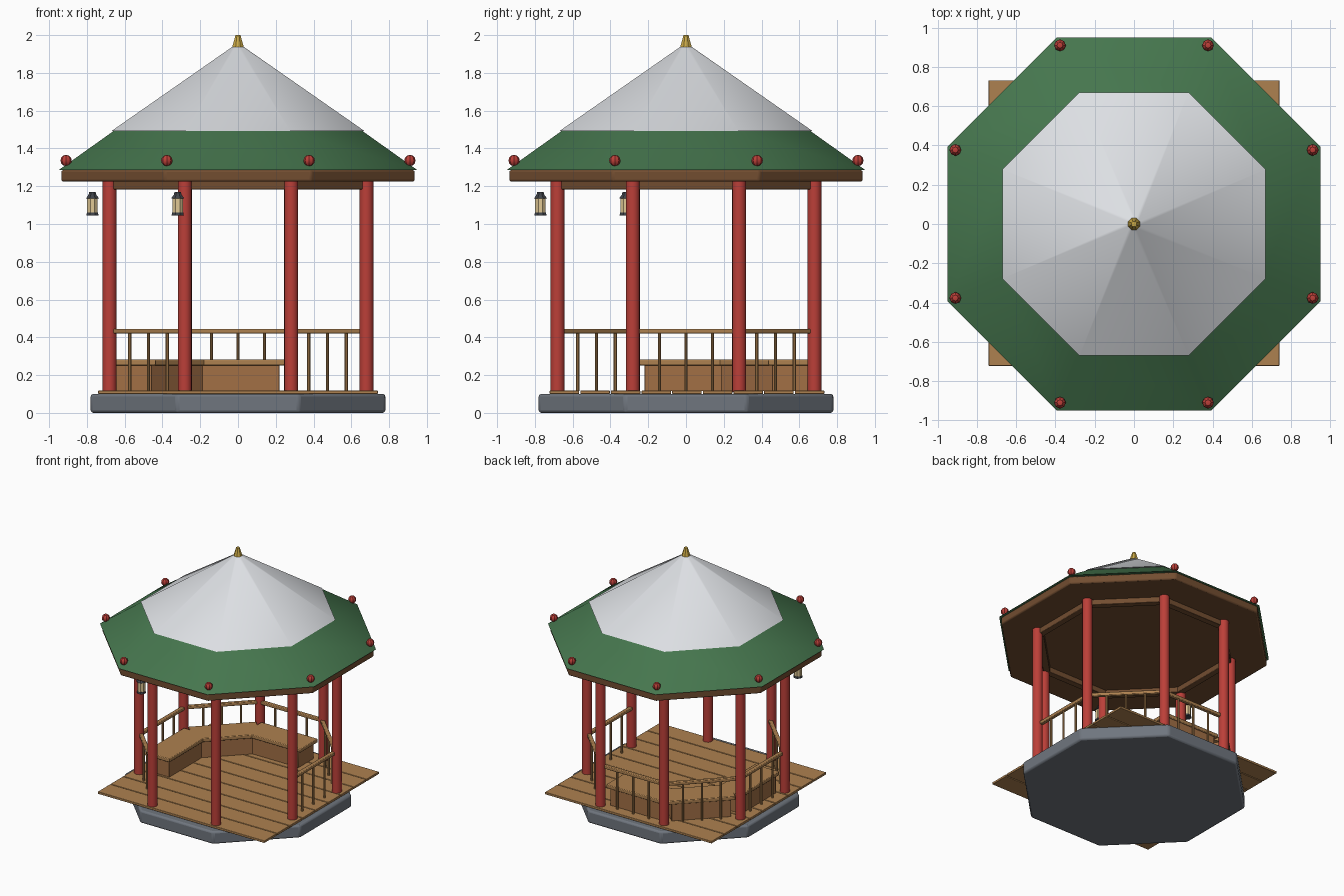
import bpy, bmesh, math
from mathutils import Matrix, Vector

if "Cube" in bpy.data.objects:
    bpy.data.objects.remove(bpy.data.objects["Cube"])

C8 = math.cos(math.pi / 8)
T8 = math.tan(math.pi / 8)


def mat(name, r, g, b):
    m = bpy.data.materials.new(name)
    m.diffuse_color = (r, g, b, 1)
    m.use_nodes = True
    m.node_tree.nodes["Principled BSDF"].inputs["Base Color"].default_value = m.diffuse_color
    return m


RED = mat("red paint", 0.50, 0.05, 0.04)
WOOD = mat("light wood", 0.42, 0.22, 0.08)
BENCH = mat("bench wood", 0.36, 0.16, 0.06)
BROWN = mat("dark wood", 0.17, 0.075, 0.03)
GREEN = mat("green tile", 0.06, 0.18, 0.075)
WHITE = mat("pale roof", 0.72, 0.74, 0.77)
STONE = mat("stone", 0.16, 0.18, 0.21)
GOLD = mat("gold", 0.60, 0.40, 0.06)
IRON = mat("iron", 0.05, 0.055, 0.065)
GLOW = mat("lantern glass", 0.75, 0.58, 0.30)


def finish(bm, name, material, bevel=0):
    me = bpy.data.meshes.new(name)
    bm.to_mesh(me)
    bm.free()
    ob = bpy.data.objects.new(name, me)
    bpy.context.collection.objects.link(ob)
    me.materials.append(material)
    if bevel:
        b = ob.modifiers.new("bevel", "BEVEL")
        b.width, b.segments, b.limit_method = bevel, 2, "ANGLE"
    return ob


def cone(name, material, z0, z1, r0, r1, x=0, y=0, sides=8, turn=math.pi / 8, bevel=0):
    bm = bmesh.new()
    bmesh.ops.create_cone(bm, cap_ends=True, segments=sides, radius1=r0, radius2=r1, depth=z1 - z0,
                          matrix=Matrix.Translation((x, y, (z0 + z1) / 2)) @ Matrix.Rotation(turn, 4, "Z"))
    return finish(bm, name, material, bevel)


def octagon(name, material, z0, z1, a0, a1, bevel=0):
    """Octagonal frustum given by its apothems."""
    return cone(name, material, z0, z1, a0 / C8, a1 / C8, bevel=bevel)


def box(name, material, size, centre, turn=0, bevel=0):
    """Box, turned about the pavilion's axis."""
    bm = bmesh.new()
    bmesh.ops.create_cube(bm, size=1, matrix=Matrix.Rotation(turn, 4, "Z") @ Matrix.Translation(centre)
                          @ Matrix.Diagonal((*size, 1)))
    return finish(bm, name, material, bevel)


# Stone base and plank deck
octagon("base", STONE, 0, 0.10, 0.78, 0.78, bevel=0.014)
planks, pitch = 9, 1.46 / 9
for i in range(planks):
    box(f"deck_plank_{i}", WOOD, (1.48, pitch - 0.006, 0.018),
        (0, -0.725 + pitch * (i + 0.5), 0.109), bevel=0.003)

# Columns, roof knobs and ring beams
for i in range(8):
    a = math.pi / 8 + i * math.pi / 4
    c, s = math.cos(a), math.sin(a)
    cone(f"column_{i}", RED, 0.11, 1.225, 0.037, 0.037, 0.736 * c, 0.736 * s, 16)
    bm = bmesh.new()
    bmesh.ops.create_uvsphere(bm, u_segments=8, v_segments=6, radius=0.03,
                              matrix=Matrix.Translation((0.985 * c, 0.985 * s, 1.336)))
    finish(bm, f"roof_knob_{i}", RED)
    box(f"beam_{i}", BROWN, (0.05, 0.56, 0.045), (0.66, 0, 1.205), i * math.pi / 4, 0.004)

# Railings: right side round to front left, leaving two sides open
for i in range(6):
    a = i * math.pi / 4
    box(f"handrail_{i}", WOOD, (0.03, 0.55, 0.026), (0.67, 0, 0.432), a, 0.005)
    for k in (-1, 0, 1):
        p = Matrix.Rotation(a, 4, "Z") @ Vector((0.67, 0.14 * k, 0))
        cone(f"baluster_{i}_{k + 1}", WOOD, 0.115, 0.422, 0.009, 0.009, p.x, p.y, 8)

# Benches along back, back left and left
for i in (2, 3, 4):
    a = i * math.pi / 4
    box(f"bench_body_{i}", BENCH, (0.19, 0.44, 0.14), (0.55, 0, 0.185), a, 0.004)
    box(f"bench_seat_{i}", WOOD, (0.22, 0.50, 0.03), (0.545, 0, 0.267), a, 0.005)

# Roof: fascia, green skirt, pale upper roof, finial
octagon("fascia", BROWN, 1.225, 1.285, 0.935, 0.935, bevel=0.01)
octagon("lower_roof", GREEN, 1.285, 1.495, 0.95, 0.655)
octagon("upper_roof", WHITE, 1.492, 1.945, 0.67, 0.02)
cone("finial", GOLD, 1.93, 2.0, 0.035, 0.014)

# Two hanging lanterns outside the front left columns
for i in (4, 5):
    a = math.pi / 8 + i * math.pi / 4
    x, y = 0.834 * math.cos(a), 0.834 * math.sin(a)
    cone(f"lantern_base_{i}", IRON, 1.045, 1.06, 0.035, 0.032, x, y)
    cone(f"lantern_glass_{i}", GLOW, 1.06, 1.135, 0.03, 0.03, x, y)
    cone(f"lantern_cap_{i}", IRON, 1.135, 1.155, 0.038, 0.022, x, y)
    cone(f"lantern_top_{i}", IRON, 1.155, 1.17, 0.022, 0.018, x, y)

# Smooth shading with sharp edges kept
bpy.ops.object.select_all(action="SELECT")
bpy.context.view_layer.objects.active = bpy.data.objects["base"]
bpy.ops.object.shade_smooth_by_angle(angle=math.radians(30))
